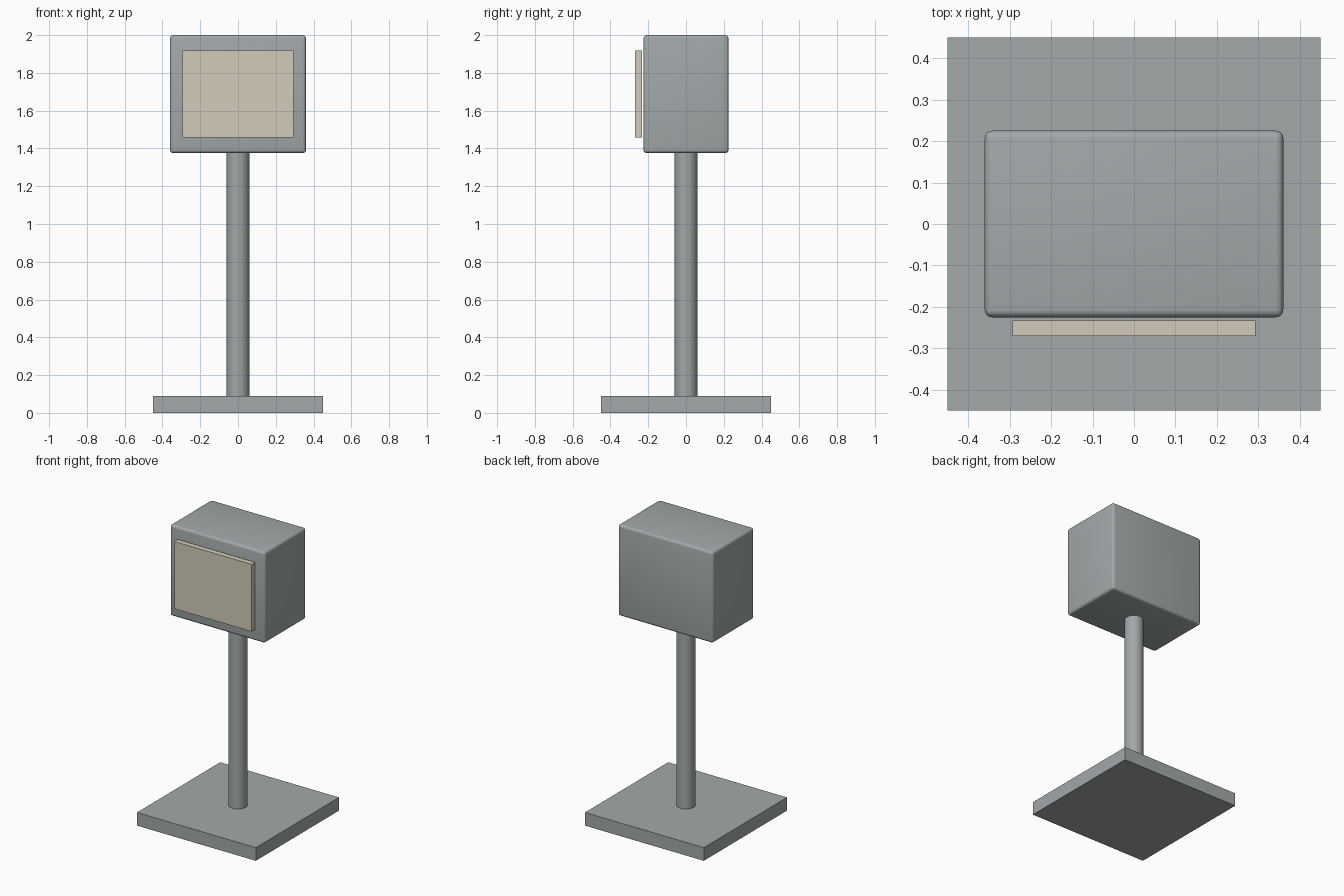
import bpy

cube = bpy.data.objects.get("Cube")
if cube:
    bpy.data.objects.remove(cube, do_unlink=True)


def make_material(name, color):
    mat = bpy.data.materials.new(name)
    mat.use_nodes = True
    mat.diffuse_color = color
    mat.node_tree.nodes["Principled BSDF"].inputs["Base Color"].default_value = color
    return mat


def finish(name, mat):
    obj = bpy.context.object
    obj.name = name
    obj.data.materials.append(mat)
    return obj


def box(name, size, center, mat, bevel=0):
    bpy.ops.mesh.primitive_cube_add(size=1, location=center)
    bpy.context.object.scale = size
    bpy.ops.object.transform_apply(location=False, rotation=False, scale=True)
    obj = finish(name, mat)
    if bevel:
        mod = obj.modifiers.new("Rounded edges", "BEVEL")
        mod.width = bevel
        mod.segments = 4
        bpy.ops.object.modifier_apply(modifier=mod.name)
        bpy.ops.object.shade_smooth_by_angle()
    return obj


grey = make_material("cool grey", (0.36, 0.395, 0.4, 1))
cream = make_material("warm cream", (0.64, 0.6, 0.48, 1))

# Square foot plate
box("base_plate", (0.9, 0.9, 0.09), (0, 0, 0.045), grey)

# Round post running from the plate into the head
bpy.ops.mesh.primitive_cylinder_add(vertices=32, radius=0.06, depth=1.31, location=(0, 0, 0.735))
finish("post", grey)
bpy.ops.object.shade_smooth_by_angle()

# Softly rounded head
box("head", (0.72, 0.45, 0.625), (0, 0, 1.6875), grey, bevel=0.018)

# Panel floating just ahead of the head
box("front_panel", (0.586, 0.037, 0.46), (0, -0.2515, 1.688), cream)
